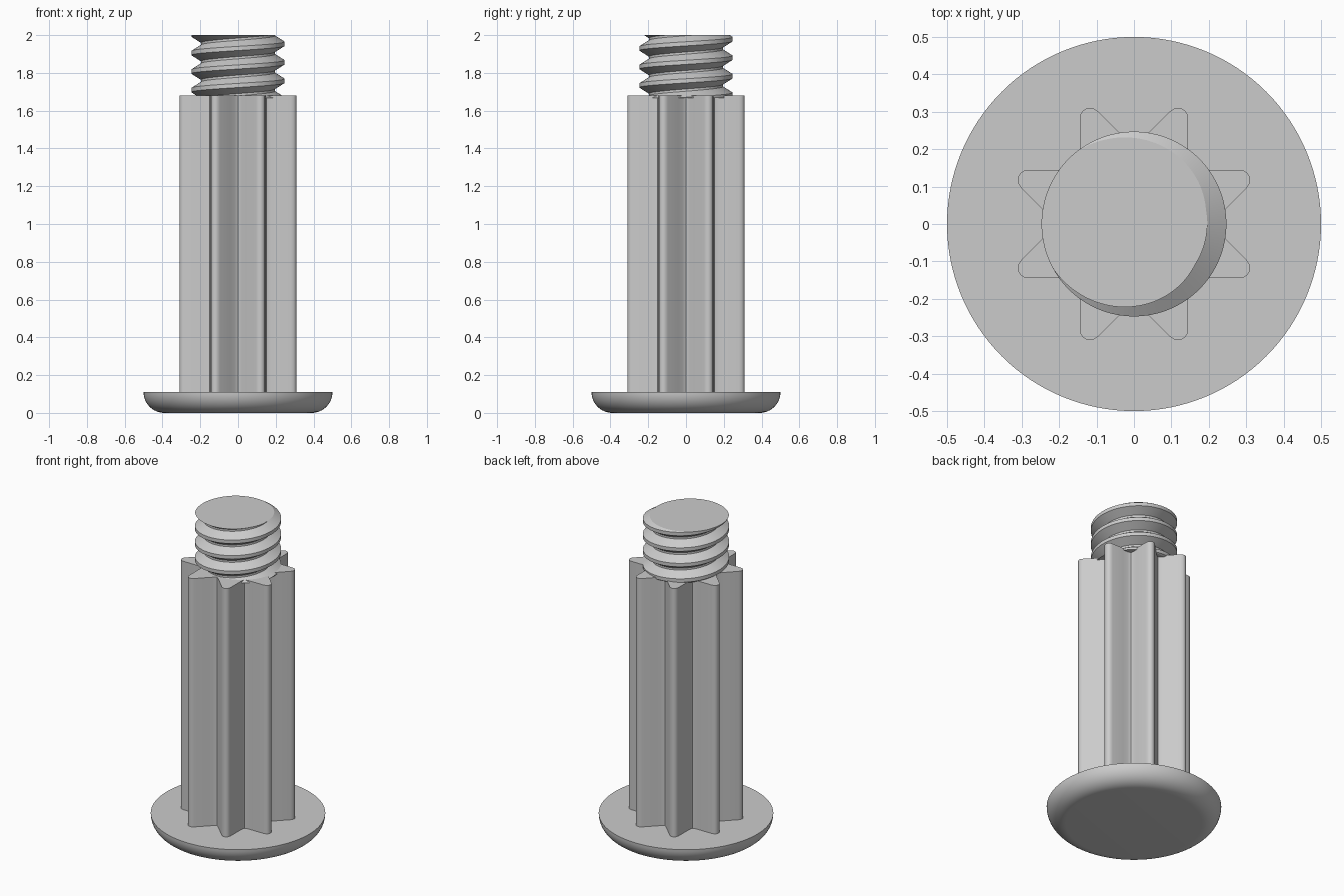
import bpy
import bmesh
import math

cube = bpy.data.objects.get("Cube")
if cube:
    bpy.data.objects.remove(cube)

grey = bpy.data.materials.new("plain_grey")
grey.use_nodes = True
colour = (0.6, 0.6, 0.6, 1)
grey.diffuse_color = colour
grey.node_tree.nodes["Principled BSDF"].inputs["Base Color"].default_value = colour


def finish(name, bm, angle):
    """Turn a bmesh into a grey object, smooth below the given angle."""
    bmesh.ops.recalc_face_normals(bm, faces=bm.faces[:])
    mesh = bpy.data.meshes.new(name)
    bm.to_mesh(mesh)
    bm.free()
    mesh.materials.append(grey)
    obj = bpy.data.objects.new(name, mesh)
    bpy.context.collection.objects.link(obj)
    bpy.ops.object.select_all(action='DESELECT')
    obj.select_set(True)
    bpy.context.view_layer.objects.active = obj
    bpy.ops.object.shade_smooth_by_angle(angle=math.radians(angle))
    return obj


def cap_open_ends(bm):
    bmesh.ops.holes_fill(bm, edges=[e for e in bm.edges if e.is_boundary], sides=0)


# Round head: flat underside, quarter-round rim, flat top
HEAD_R, HEAD_H, SEGMENTS = 0.5, 0.11, 128
bm = bmesh.new()
rings = []
for i in range(13):
    a = math.pi / 2 * i / 12
    r = HEAD_R - HEAD_H + HEAD_H * math.sin(a)
    z = HEAD_H * (1 - math.cos(a))
    rings.append([bm.verts.new((r * math.cos(t), r * math.sin(t), z))
                  for t in (math.tau * k / SEGMENTS for k in range(SEGMENTS))])
for low, high in zip(rings, rings[1:]):
    for k in range(SEGMENTS):
        n = (k + 1) % SEGMENTS
        bm.faces.new((low[k], low[n], high[n], high[k]))
cap_open_ends(bm)
finish("head", bm, 40)

# Splined shaft: half a tooth as (outward, sideways), mirrored and repeated
SHAFT_TOP, TEETH = 1.68, 8
half = [(0.334, 0), (0.332, 0.01), (0.326, 0.019), (0.314, 0.0265),
        (0.241, 0.057), (0.214, 0.069), (0.202, 0.076), (0.196, 0.0812)]
tooth = [(u, -v) for u, v in half[-2:0:-1]] + half
bm = bmesh.new()
outline = []
for k in range(TEETH):
    a = math.tau * (k + 0.5) / TEETH
    c, s = math.cos(a), math.sin(a)
    outline += [bm.verts.new((u * c - v * s, u * s + v * c, HEAD_H)) for u, v in tooth]
base = bm.faces.new(outline)
top = bmesh.ops.extrude_face_region(bm, geom=[base], use_keep_orig=True)
for v in top["geom"]:
    if isinstance(v, bmesh.types.BMVert):
        v.co.z = SHAFT_TOP
finish("splined_shaft", bm, 40)

# Threaded end: single right-handed helix, cut level at both ends
PITCH, MINOR, MAJOR = 0.098, 0.196, 0.247
Z_LOW, Z_HIGH, CREST = 1.668, 2.0, 1.954
CREST_HALF, ROOT_HALF = 0.011, 0.006
FLANK = PITCH / 2 - CREST_HALF - ROOT_HALF


def thread_radius(z, turn):
    d = (z - CREST) / PITCH - turn
    d = abs(d - round(d)) * PITCH
    f = min(1, max(0, (d - CREST_HALF) / FLANK))
    return MAJOR + (MINOR - MAJOR) * f


corners = [-CREST_HALF, CREST_HALF, PITCH / 2 - ROOT_HALF, PITCH / 2 + ROOT_HALF]
levels = [CREST + k * PITCH + c for k in range(-5, 2) for c in corners]
bm = bmesh.new()
columns = []
for i in range(SEGMENTS + 1):
    turn = i / SEGMENTS
    a = math.tau * turn
    column = []
    for level in levels:
        z = min(Z_HIGH, max(Z_LOW, level + turn * PITCH))
        r = thread_radius(z, turn)
        column.append(bm.verts.new((r * math.cos(a), r * math.sin(a), z)))
    columns.append(column)
for left, right in zip(columns, columns[1:]):
    for j in range(len(levels) - 1):
        quad = (left[j], right[j], right[j + 1], left[j + 1])
        heights = [v.co.z for v in quad]
        if max(heights) - min(heights) > 1e-6:
            bm.faces.new(quad)
bmesh.ops.remove_doubles(bm, verts=bm.verts[:], dist=1e-5)
bmesh.ops.delete(bm, geom=[v for v in bm.verts if not v.link_faces], context='VERTS')
cap_open_ends(bm)
finish("threaded_end", bm, 25)
